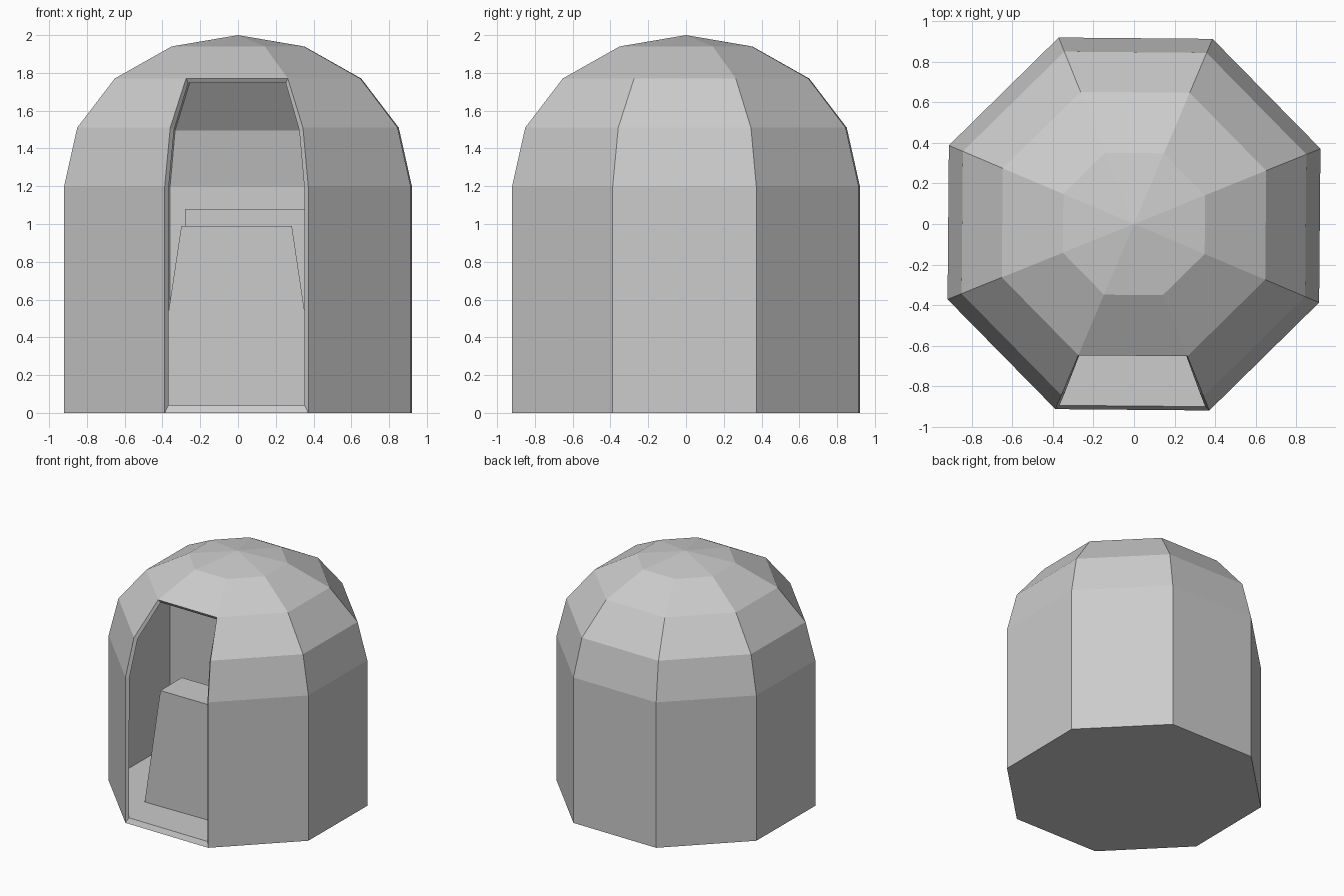
import bpy, bmesh
from math import cos, sin, radians

if "Cube" in bpy.data.objects:
    bpy.data.objects.remove(bpy.data.objects["Cube"])

SIDES = 8
FRONT = 5                      # side index that faces -y
TURN = radians(22.0)           # the whole pod is turned by half a degree


def make_object(name, bm):
    bmesh.ops.recalc_face_normals(bm, faces=bm.faces)
    mesh = bpy.data.meshes.new(name)
    bm.to_mesh(mesh)
    bm.free()
    obj = bpy.data.objects.new(name, mesh)
    bpy.context.collection.objects.link(obj)
    return obj


def block(name, bottom, top, y0, y1, z0, z1):
    """Box whose x range may differ between bottom and top."""
    bm = bmesh.new()
    outline = [(bottom[0], z0), (bottom[1], z0), (top[1], z1), (top[0], z1)]
    face = bm.faces.new([bm.verts.new((x, y0, z)) for x, z in outline])
    ext = bmesh.ops.extrude_face_region(bm, geom=[face], use_keep_orig=True)
    verts = [g for g in ext["geom"] if isinstance(g, bmesh.types.BMVert)]
    bmesh.ops.translate(bm, verts=verts, vec=(0, y1 - y0, 0))
    return make_object(name, bm)


# Domed octagonal shell with a floor and an open doorway in the front side
profile = [(0.993, 0.0), (0.993, 1.2), (0.918, 1.51), (0.704, 1.77), (0.379, 1.94)]
bm = bmesh.new()
rings = []
for r, z in profile:
    angles = [TURN + radians(45) * k for k in range(SIDES)]
    rings.append([bm.verts.new((r * cos(a), r * sin(a), z)) for a in angles])
apex = bm.verts.new((0, 0, 2.0))
bm.faces.new(rings[0][::-1])
for k in range(SIDES):
    n = (k + 1) % SIDES
    for level, (lo, hi) in enumerate(zip(rings, rings[1:])):
        if k == FRONT and level < 3:
            continue
        bm.faces.new((lo[k], lo[n], hi[n], hi[k]))
    bm.faces.new((rings[-1][k], rings[-1][n], apex))
shell = make_object("pod_shell", bm)
wall = shell.modifiers.new("wall_thickness", "SOLIDIFY")
wall.thickness = 0.03
wall.offset = -1
wall.use_even_offset = True

# Tapered console just inside the doorway
block("console", (-0.445, 0.43), (-0.30, 0.285), -0.584, -0.304, 0.02, 0.99)

# Taller cabinet standing behind it
block("rear_cabinet", (-0.28, 0.355), (-0.28, 0.355), 0.2, 0.6, 0.02, 1.08)
